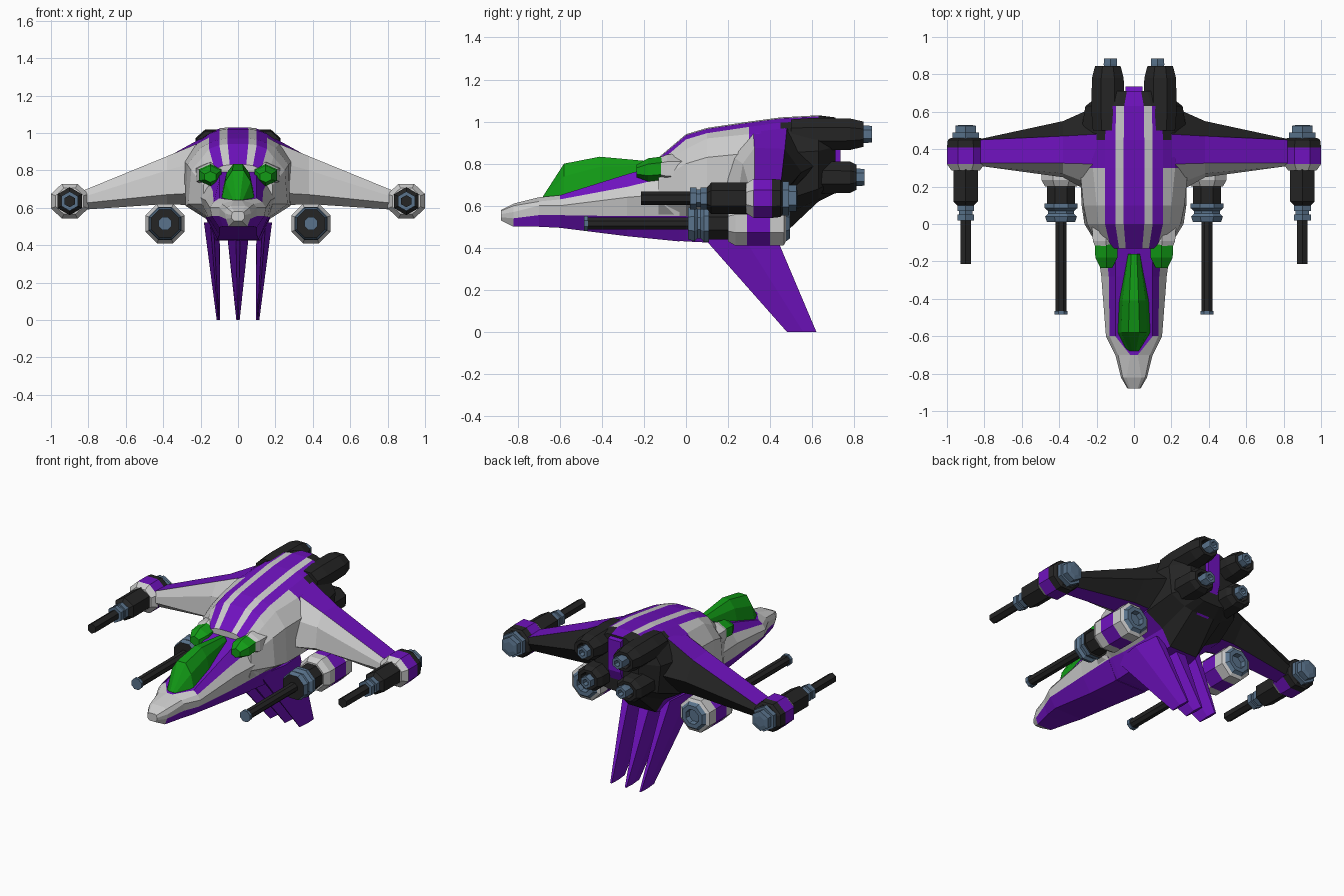
import bpy, bmesh
from math import cos, sin, pi

COLORS = {"G": ("grey", (.8, .8, .8, 1)), "P": ("purple", (.16, .006, .52, 1)),
          "D": ("dark", (.018, .018, .018, 1)), "B": ("steel_blue", (.1, .17, .26, 1)),
          "E": ("green", (.006, .33, .008, 1))}
KEYS = "GPDBE"
MATS = []
for key in KEYS:
    m = bpy.data.materials.new(COLORS[key][0])
    m.diffuse_color = COLORS[key][1]
    MATS.append(m)


def loft(name, rings, color, mirror=False):
    """Skin closed rings; color(row, column) gives a colour key, rows -1 and n-1 are the caps."""
    bm = bmesh.new()
    vs = [[bm.verts.new(p) for p in r] for r in rings]
    n = len(rings[0])
    for i in range(len(vs) - 1):
        for k in range(n):
            j = (k + 1) % n
            f = bm.faces.new((vs[i][k], vs[i][j], vs[i + 1][j], vs[i + 1][k]))
            f.material_index = KEYS.index(color(i, k))
    for ring, row in ((vs[0], 0), (vs[-1], len(vs) - 2)):
        bm.faces.new(ring).material_index = KEYS.index(color(row, 0))
    bmesh.ops.recalc_face_normals(bm, faces=bm.faces)
    me = bpy.data.meshes.new(name)
    bm.to_mesh(me)
    bm.free()
    for m in MATS:
        me.materials.append(m)
    ob = bpy.data.objects.new(name, me)
    bpy.context.collection.objects.link(ob)
    if mirror:
        ob.modifiers.new("mirror", "MIRROR")
    return ob


def sym_loft(name, stations, rows):
    """Stations are (y, x0, z0, x1, z1...) for one side from top to bottom.
    rows: colour string per span, from the top strip down to the bottom strip."""
    rings = []
    for s in stations:
        half = list(zip(s[1::2], s[2::2]))
        rings.append([(x, s[0], z) for x, z in half] + [(-x, s[0], z) for x, z in reversed(half)])
    n = len(rings[0]) // 2
    return loft(name, rings, lambda i, k: rows[i][(k if k < n else 2 * n - 2 - k) + 1])


def turned(name, x, z, prof, colors, sides=8, sx=1, sz=1, phase=.5, rise=0):
    """Faceted body along y from (y, radius) pairs, mirrored in x."""
    y0 = prof[0][0]
    k = 1 / cos(pi / sides)
    rings = [[(x + sx * k * r * cos(2 * pi * (i + phase) / sides), y,
               z + rise * (y - y0) + sz * k * r * sin(2 * pi * (i + phase) / sides))
              for i in range(sides)] for y, r in prof]
    return loft(name, rings, lambda i, c: colors[i], True)


# Nose and cockpit deck
sym_loft("nose", [
    (-.88, .02, .58, .03, .575, .035, .56, .035, .545, .02, .53),
    (-.82, .04, .61, .06, .60, .07, .57, .065, .54, .05, .50),
    (-.70, .02, .64, .085, .62, .10, .60, .10, .555, .08, .50),
    (-.60, .10, .65, .13, .63, .15, .60, .14, .555, .10, .495),
    (-.28, .10, .75, .135, .69, .175, .64, .16, .55, .10, .455),
    (-.03, .10, .82, .16, .75, .21, .66, .17, .55, .11, .43)],
    ["GGGGGG", "GGGGPP", "PGGGPP", "PPGGPP", "PPGGPP"])

# Main hull with racing stripes
hull = []
for y, zt, s, *low in [
        (-.13, .83, .8, .16, .78, .185, .72, .185, .62, .165, .55, .10, .44),
        (0, .94, 1, .19, .87, .25, .80, .265, .62, .17, .55, .11, .43),
        (.1, .97, 1, .20, .92, .27, .83, .28, .61, .17, .54, .12, .425),
        (.3, 1.0, 1, .22, .94, .29, .85, .28, .61, .17, .54, .12, .43),
        (.45, 1.02, 1, .22, .95, .29, .85, .28, .62, .16, .55, .10, .45),
        (.63, 1.03, .95, .20, .96, .26, .86, .24, .68, .14, .63, .08, .62),
        (.71, 1.02, .7, .14, .96, .16, .88, .15, .72, .10, .67, .06, .66)]:
    hull.append((y, .055 * s, zt, .10 * s, zt - .005, .155 * s, zt - .025, *low))
sym_loft("hull", hull, ["PGPGGGGPP"] * 3 + ["PGPPPPPPP", "PGPDDDDDD", "PDDDDDDDD"])

# Tail spine between the engines
loft("tail_spine", [[(x, y, z) for y, z in
                     ((.40, .50), (.46, .48), (.68, .66), (.735, .80), (.735, 1.0), (.65, 1.025))]
                    for x in (-.045, .045)], lambda i, k: "P")

# Wings: each section lists (y, z) around the profile
wing = [(.20, [(.15, .68), (.20, .85), (.32, .95), (.48, .97), (.63, .80), (.47, .63), (.30, .61)]),
        (.38, [(.25, .67), (.27, .80), (.325, .875), (.47, .87), (.55, .76), (.46, .64), (.34, .62)]),
        (.82, [(.31, .625), (.31, .66), (.325, .695), (.45, .69), (.455, .65), (.43, .60), (.34, .59)])]
loft("wing", [[(x, y, z) for y, z in sec] for x, sec in wing],
     lambda i, k: "GGPDDPG"[k], True)

# Wing tip pods and cannons
turned("wingtip_pod", .9, .635, [(.285, .075), (.32, .10), (.41, .10), (.45, .095), (.46, .08)],
       "GPDD", sz=.93)
turned("wingtip_thruster", .9, .635, [(.45, .07), (.49, .07), (.49, .055), (.525, .055), (.53, .03)],
       "BBBB", 6)
turned("wingtip_cannon", .9, .635,
       [(-.215, .018), (-.215, .028), (.02, .028), (.02, .045), (.05, .045), (.05, .036), (.07, .036),
        (.07, .045), (.10, .045), (.12, .065), (.30, .065)], "DDBBBBBBDD", 6)

# Underwing pods and long guns
turned("underwing_pod", .39, .515,
       [(.20, .085), (.235, .105), (.29, .105), (.40, .105), (.465, .103), (.475, .085),
        (.495, .07), (.495, .045), (.465, .04)], "GGPGGBBB")
turned("underwing_gun", .39, .515,
       [(-.485, .02), (-.485, .035), (-.465, .035), (-.465, .029), (.01, .029), (.01, .075), (.04, .085),
        (.055, .07), (.07, .07), (.085, .088), (.11, .088), (.11, .075), (.22, .075)],
       "BBBDDBBBBBDD")

# Four rear engines with nozzles
for level, z, end in (("upper", .94, .885), ("lower", .735, .85)):
    turned(level + "_engine", .14, z,
           [(.50, .08), (.60, .088), (.78, .085), (end - .04, .068), (end - .04, .048), (end - .08, .04)],
           "DDDDD", 8, sz=.88)
    turned(level + "_nozzle", .126, z, [(.72, .03), (end - .03, .036), (end, .034), (end, .018), (end - .03, .015)],
           "BBBB", 6)

# Canopy
sym_loft("canopy", [
    (-.68, .01, .645, .025, .64, .04, .625),
    (-.58, .03, .80, .068, .74, .09, .64),
    (-.41, .025, .833, .062, .785, .085, .68),
    (-.16, .015, .81, .03, .79, .04, .74)], ["EEEE"] * 3)

# Side windows and their cowls
turned("side_window", .148, .765, [(-.235, .03), (-.18, .056), (-.04, .06)], "EE", 6, sx=1.05, sz=.85, rise=.1)
turned("window_cowl", .15, .775, [(-.12, .058), (-.09, .07), (.08, .08)], "GG", 6, sz=.85)

# Three swept ventral fins
def fin(name, x_top, x_low, w_top, mirror):
    rings = []
    for x, z, y0, y1, w in ((x_top, .52, .02, .40, w_top), (x_low, 0, .48, .62, .009)):
        ym = y0 + .55 * (y1 - y0)
        rings.append([(x - .2 * w, y0, z), (x + .2 * w, y0, z), (x + w, ym, z),
                      (x + .6 * w, y1, z), (x - .6 * w, y1, z), (x - w, ym, z)])
    loft(name, rings, lambda i, k: "P", mirror)


fin("centre_fin", 0, 0, .065, False)
fin("outer_fin", .14, .105, .042, True)
